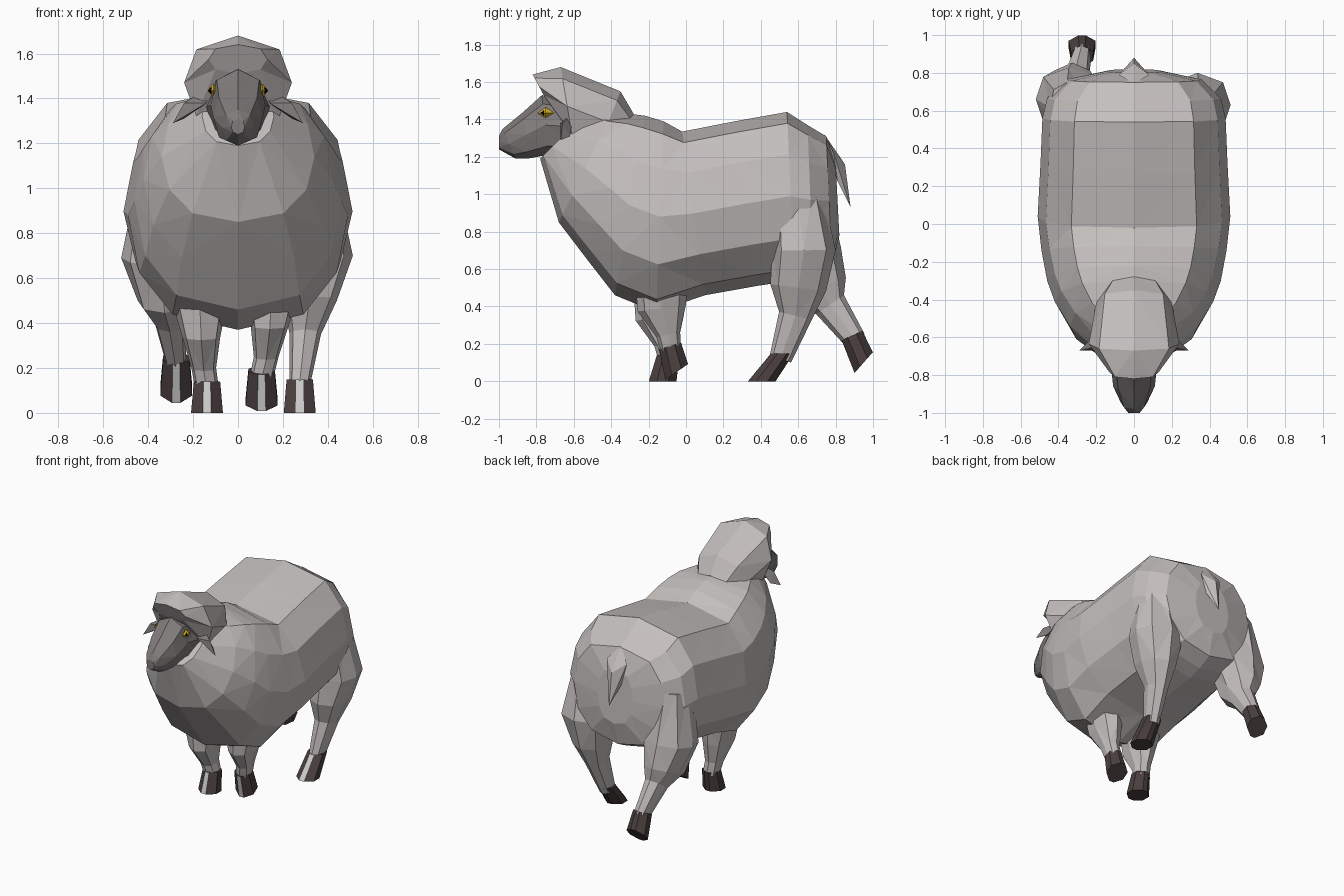
import bpy, bmesh, math
from mathutils import Vector

if "Cube" in bpy.data.objects:
    bpy.data.objects.remove(bpy.data.objects["Cube"])


def mat(name, *c):
    m = bpy.data.materials.new(name)
    m.diffuse_color = (*c, 1)
    m.use_nodes = True
    m.node_tree.nodes["Principled BSDF"].inputs["Base Color"].default_value = m.diffuse_color
    return m


WOOL = mat("wool_grey", .55, .52, .51)
FACE = mat("dark_face", .22, .2, .2)
HOOF = mat("hoof_dark", .07, .05, .05)
PALE = mat("hoof_cleft_pale", .8, .8, .8)
GOLD = mat("eye_gold", .7, .45, .02)
BLACK = mat("pupil_black", 0, 0, 0)


def finish(name, bm, *mats):
    bmesh.ops.recalc_face_normals(bm, faces=bm.faces)
    bmesh.ops.triangulate(bm, faces=bm.faces)
    me = bpy.data.meshes.new(name)
    bm.to_mesh(me)
    bm.free()
    for m in mats:
        me.materials.append(m)
    bpy.context.collection.objects.link(bpy.data.objects.new(name, me))


def ring(a, b, w, x=0, n=8, p=.75, off=0, top=None):
    """Rounded ring between points a and b of the (y, z) plane, half width w.
    Lower p is boxier; top is a separate p for the half near a."""
    mid, half = (Vector(a) + Vector(b)) / 2, (Vector(a) - Vector(b)) / 2
    pts = []
    for i in range(n):
        t = 2 * math.pi * (i + off) / n
        s, c = math.sin(t), math.cos(t)
        e = top if top and c > 0 else p
        q = mid + half * c
        pts.append((x + w * math.copysign(abs(s) ** e, s), q.x, q.y))
    return pts


def loft(name, rings, *mats, cleft=False):
    bm = bmesh.new()
    vs = [[bm.verts.new(p) for p in r] for r in rings]
    n = len(vs[0])
    for r, q in zip(vs, vs[1:]):
        for i in range(n):
            f = bm.faces.new((r[i], r[(i + 1) % n], q[(i + 1) % n], q[i]))
            if cleft and i == n - 1:
                f.material_index = 1
    bm.faces.new(vs[0])
    bm.faces.new(vs[-1])
    finish(name, bm, *mats)


def hull(name, pts, *mats):
    bm = bmesh.new()
    for p in pts:
        bm.verts.new(p)
    bmesh.ops.convex_hull(bm, input=bm.verts)
    finish(name, bm, *mats)


# woolly body, rump to throat: top point, bottom point, half width
body = [
    ((.80, 1.16), (.82, .78), .14),
    ((.75, 1.31), (.78, .62), .36),
    ((.65, 1.37), (.68, .57), .46),
    ((.54, 1.44), (.58, .54), .485),
    ((.26, 1.39), (.38, .51), .495),
    ((-.02, 1.335), (.10, .46), .51),
    ((-.12, 1.39), (-.16, .37), .49),
    ((-.22, 1.42), (-.38, .46), .46),
    ((-.30, 1.43), (-.52, .64), .42),
    ((-.40, 1.43), (-.68, .85), .34),
    ((-.52, 1.45), (-.78, 1.19), .16),
]
loft("wool_body", [ring(*r, n=12, top=.62) for r in body], WOOL)

# wool cap over the head, with a forelock
cap = [
    ((-.28, 1.43), (-.36, 1.20), .14),
    ((-.35, 1.55), (-.48, 1.22), .20),
    ((-.67, 1.68), (-.60, 1.26), .24),
    ((-.82, 1.64), (-.75, 1.51), .13),
]
loft("wool_cap", [ring(*r) for r in cap], WOOL)

# face and muzzle
face = [
    ((-.57, 1.50), (-.60, 1.22), .15),
    ((-.77, 1.53), (-.74, 1.21), .122),
    ((-.87, 1.44), (-.85, 1.19), .11),
    ((-.98, 1.35), (-.91, 1.19), .07),
    ((-1, 1.31), (-1, 1.24), .03),
]
loft("face", [ring(*r) for r in face], FACE)


def diamond(name, c, r, m):
    """Eight-sided diamond with half sizes r."""
    hull(name, [[c[k] + d * r[k] * (k == axis) for k in range(3)]
                for axis in range(3) for d in (-1, 1)], m)


# ears and eyes on both sides
ear = [(.13, -.60, 1.45), (.14, -.67, 1.38), (.24, -.66, 1.38),
       (.24, -.62, 1.31), (.29, -.67, 1.29)]
for side, s in (("left", 1), ("right", -1)):
    hull(f"ear_{side}", [(s * x, y, z) for x, y, z in ear], FACE)
    diamond(f"eye_{side}", (s * .11, -.75, 1.435), (.025, .045, .03), GOLD)
    diamond(f"pupil_{side}", (s * .12, -.762, 1.435), (.014, .016, .014), BLACK)

# tail
tail = [(0, .74, 1.32), (.08, .79, 1.22), (0, .85, 1.16), (.05, .81, 1.07), (0, .88, .93)]
hull("tail", {(s * x, y, z) for x, y, z in tail for s in (1, -1)}, WOOL)


def leg(name, path, taper, x0, x1, toe, tilt=0):
    """Tapered leg along a (y, z) path, hip x0 to foot x1, then a tilted hoof at toe."""
    path = [Vector(p) for p in path]
    last = len(path) - 1
    rings = []
    for i, (p, (depth, width)) in enumerate(zip(path, taper)):
        d = (path[min(i + 1, last)] - path[max(i - 1, 0)]).normalized()
        across = Vector((-d.y, d.x)) * -depth
        x = x0 + (x1 - x0) * (i / last) ** 1.5
        rings.append(ring(p + across, p - across, width, x))
    loft(name, rings, WOOL)
    ankle = path[-1] + (path[-2] - path[-1]).normalized() * .03
    hoof = []
    for p, size, t in ((ankle, .066, tilt / 2), (Vector(toe), .08, tilt)):
        d = Vector((math.cos(t), math.sin(t))) * size
        hoof.append(ring(p - d, p + d, size, x1, 8, 1.5, .5))
    loft(name.replace("leg", "hoof"), hoof, HOOF, PALE, cleft=True)


# legs in mid stride, taper is half depth and half width
FRONT = [(.14, .12), (.13, .085), (.065, .055), (.055, .053)]
HIND = [(.13, .09), (.17, .175), (.15, .12), (.09, .07), (.06, .045)]
front = [(-.14, .48), (-.14, .34), (-.105, .20), (-.09, .11)]
leg("front_leg_right", front, FRONT, -.17, -.138, (-.125, 0))
leg("front_leg_left", [(y + .01, z + .05) for y, z in front], FRONT, .15, .105,
    (-.05, .05), .6)
leg("hind_leg_left", [(.59, 1.05), (.63, .70), (.60, .50), (.585, .35), (.505, .12)],
    HIND, .345, .275, (.405, 0))
leg("hind_leg_right", [(.62, 1.05), (.66, .69), (.715, .50), (.77, .41), (.905, .22)],
    HIND, -.355, -.275, (.95, .1), .85)
